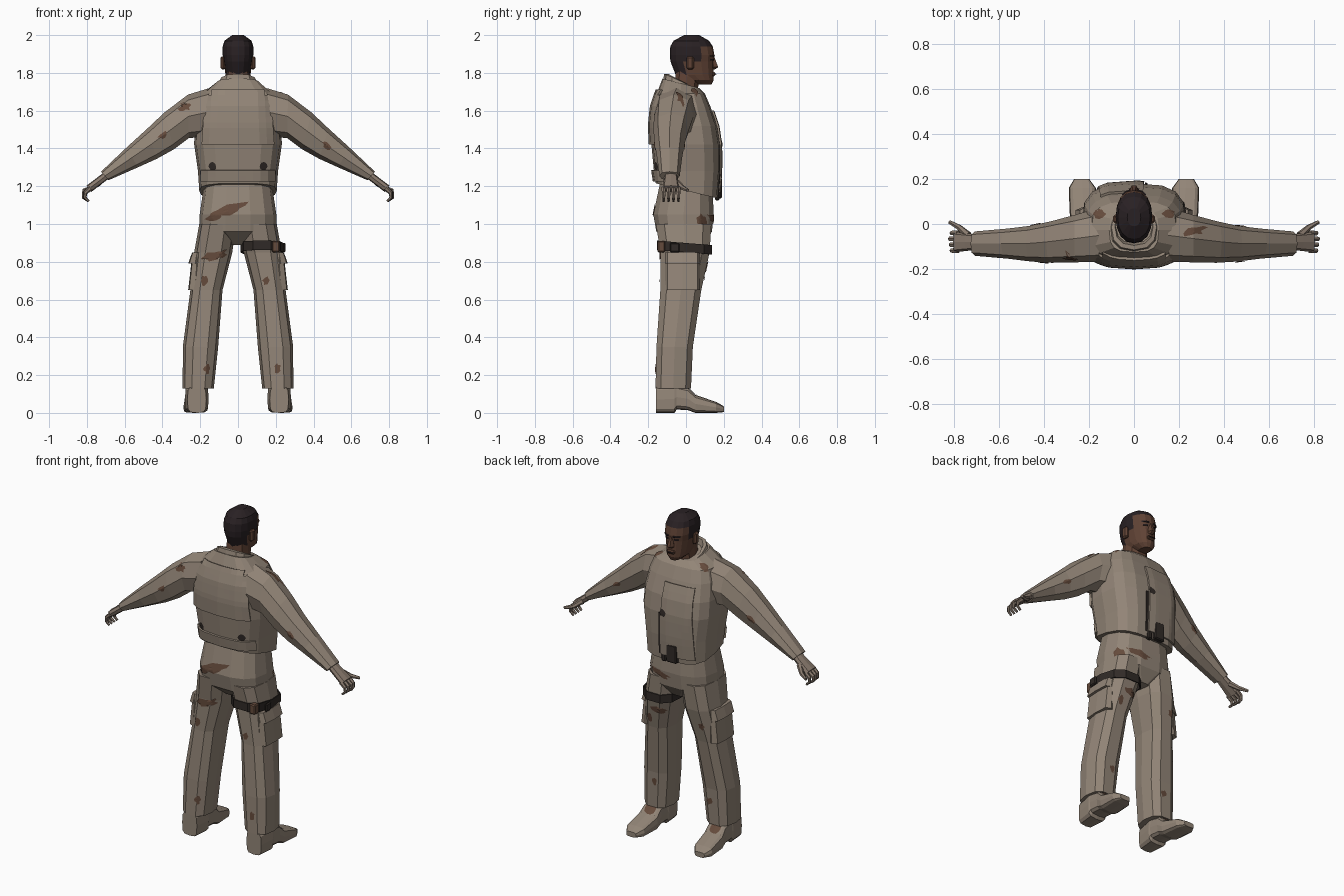
import bpy, bmesh, math, random
from mathutils import Vector
from mathutils.bvhtree import BVHTree

if "Cube" in bpy.data.objects:
    bpy.data.objects.remove(bpy.data.objects["Cube"])

random.seed(4)


def material(name, *rgb):
    m = bpy.data.materials.new(name)
    m.diffuse_color = (*rgb, 1)
    m.use_nodes = True
    m.node_tree.nodes["Principled BSDF"].inputs["Base Color"].default_value = m.diffuse_color
    return m


TAN = material("tan cloth", .29, .235, .185)
BROWN = material("brown camouflage", .13, .07, .045)
SKIN = material("dark skin", .115, .055, .035)
HAIR = material("black hair", .022, .015, .017)
DARK = material("dark webbing", .03, .023, .02)
HAND = material("hand tan", .25, .195, .155)


def finish(name, bm, *mats):
    bmesh.ops.recalc_face_normals(bm, faces=bm.faces[:])
    me = bpy.data.meshes.new(name)
    bm.to_mesh(me)
    bm.free()
    for m in mats:
        me.materials.append(m)
    ob = bpy.data.objects.new(name, me)
    bpy.context.collection.objects.link(ob)
    return ob


def ring(c, a, b, n=10, sq=.8):
    """Squared ellipse around c with half axes a and b."""
    c, a, b = Vector(c), Vector(a), Vector(b)
    out = []
    for i in range(n):
        t = math.tau * i / n
        k, l = math.cos(t), math.sin(t)
        out.append(c + a * math.copysign(abs(k) ** sq, k) + b * math.copysign(abs(l) ** sq, l))
    return out


def flat_ring(z, x0, x1, y0, y1, tilt=0, n=10, sq=.8):
    return ring(((x0 + x1) / 2, (y0 + y1) / 2, z), ((x1 - x0) / 2, 0, 0), (0, (y1 - y0) / 2, tilt), n, sq)


def loft(name, rings, *mats, cap=True):
    bm = bmesh.new()
    rows = [[bm.verts.new(p) for p in r] for r in rings]
    n = len(rows[0])
    for r, q in zip(rows, rows[1:]):
        for i in range(n):
            bm.faces.new((r[i], r[(i + 1) % n], q[(i + 1) % n], q[i]))
    if cap:
        bm.faces.new(rows[0])
        bm.faces.new(rows[-1])
    return finish(name, bm, *mats)


def stack(name, rows, *mats, n=10, sq=.8, tilt=lambda z: 0, cap=True):
    """Loft of symmetric rings given as height, half width, back and front."""
    return loft(name, [flat_ring(z, -r, r, a, b, tilt(z), n, sq) for z, r, a, b in rows], *mats, cap=cap)


def tube(name, pts, r, mat):
    """Tapering finger along a path."""
    rings = []
    for i, p in enumerate(pts):
        d = (Vector(pts[min(i + 1, len(pts) - 1)]) - Vector(pts[max(i - 1, 0)])).normalized()
        a = d.cross(Vector((.1, 1, 0))).normalized()
        k = r * (1 - .5 * i / (len(pts) - 1))
        rings.append(ring(p, a * k, d.cross(a) * k, 6, 1))
    return loft(name, rings, mat)


def box(name, c, s, mat, bevel=.006):
    bm = bmesh.new()
    bmesh.ops.create_cube(bm, size=1)
    for v in bm.verts:
        v.co = Vector(c) + Vector([v.co[i] * s[i] for i in range(3)])
    bmesh.ops.bevel(bm, geom=bm.edges[:], offset=bevel, segments=1, affect='EDGES')
    return finish(name, bm, mat)


def caster(ob):
    return BVHTree.FromPolygons([v.co for v in ob.data.vertices], [p.vertices[:] for p in ob.data.polygons])


def project(tree, axis, side, u, v, off):
    """Drop a point onto a surface along an axis, from its + or - side."""
    o, d = Vector(), Vector()
    j, k = [i for i in range(3) if i != axis]
    o[j], o[k], o[axis] = u, v, 3 * side
    d[axis] = -side
    hit = tree.ray_cast(o, d)[0]
    return hit - d * off if hit else None


def patch(name, ob, axis, side, u, v, ru, rv, mat, rot=0, wobble=.35, n=12):
    """Thin irregular blob lying on a surface."""
    tree, bm, rows = caster(ob), bmesh.new(), []
    jit = [1 + random.uniform(-wobble, wobble) for _ in range(n)]
    for f in (.08, .4, .7, 1):
        row = []
        for i in range(n):
            t = math.tau * i / n
            a, b = math.cos(t) * ru * f * jit[i], math.sin(t) * rv * f * jit[i]
            p = project(tree, axis, side, u + a * math.cos(rot) - b * math.sin(rot),
                        v + a * math.sin(rot) + b * math.cos(rot), .004)
            row.append(bm.verts.new(p) if p else None)
        rows.append(row)
    quads = [(r[i], r[(i + 1) % n], q[(i + 1) % n], q[i]) for r, q in zip(rows, rows[1:]) for i in range(n)]
    for f in quads + [rows[0]]:
        if all(f):
            bm.faces.new(f)
    return finish(name, bm, mat)


def panel(name, ob, side, x0, x1, z0, z1, thick, mat, taper=0, n=10):
    """Raised panel following the front or back of a surface."""
    tree, bm, rows = caster(ob), bmesh.new(), []
    for j in range(n + 1):
        z, k = z0 + (z1 - z0) * j / n, 1 - taper * j / n
        pts = [project(tree, 1, side, (x0 + (x1 - x0) * i / n) * k, z, thick) for i in range(n + 1)]
        rows.append([bm.verts.new(p) if p else None for p in pts])
    for r, q in zip(rows, rows[1:]):
        for i in range(n):
            f = (r[i], r[i + 1], q[i + 1], q[i])
            if all(f):
                bm.faces.new(f)
    o = finish(name, bm, mat)
    mod = o.modifiers.new("thickness", 'SOLIDIFY')
    mod.thickness, mod.offset = thick * 1.5, 0
    return o


# Jacket with sloping hem, collar and hips
jacket = stack("jacket", ((1.175, .205, -.16, .17), (1.28, .212, -.17, .18), (1.42, .232, -.183, .18),
                          (1.52, .23, -.188, .165), (1.62, .215, -.178, .13), (1.69, .19, -.155, .1),
                          (1.745, .11, -.125, .07)), TAN, n=16, sq=.65,
               tilt=lambda z: -.04 if z < 1.2 else -.025 if z > 1.7 else 0)
stack("collar", ((1.7, .12, -.125, .09), (1.75, .1, -.115, .085), (1.75, .085, -.095, .075),
                 (1.7, .07, -.08, .06)), TAN, n=12, tilt=lambda z: -.045, cap=False)
hips = stack("hips", ((1.24, .175, -.135, .14), (1.05, .203, -.176, .15), (.96, .205, -.16, .14),
                      (.89, .06, -.08, .09)), TAN, n=14, sq=.75)

# Vest panels, waist band and fittings
panel("back_panel", jacket, -1, -.19, .19, 1.42, 1.71, .008, TAN, .1)
panel("waist_band", jacket, -1, -.195, .195, 1.225, 1.285, .008, TAN)
panel("front_flap", jacket, 1, -.165, .045, 1.17, 1.6, .007, TAN, .1)
panel("front_slit", jacket, 1, .048, .06, 1.17, 1.42, .004, DARK)
patch("chest_clip", jacket, 1, 1, .03, 1.43, .02, .025, DARK).location.y = .01
box("front_pouch", (-.03, .172, 1.19), (.07, .035, .11), DARK)
box("pouch_tab", (.03, .165, 1.15), (.03, .025, .05), DARK)
for s in (-1, 1):
    patch("back_buckle", jacket, 1, -1, s * .135, 1.305, .02, .022, DARK, 0, .1)
    patch("shoulder_badge", jacket, 2, 1, s * .155, .045, .028, .02, BROWN, 0, .2)

# Limbs, mirrored by side
arms, legs = {}, {}
for s, side in ((-1, "left"), (1, "right")):
    # Sleeve from top and bottom outline, thinning towards the cuff
    rings = []
    outline = ((.15, 1.72, .19, 1.46), (.265, 1.685, .26, 1.455), (.39, 1.59, .34, 1.395),
               (.48, 1.505, .43, 1.345), (.59, 1.405, .53, 1.3), (.725, 1.277, .685, 1.232))
    for i, (tx, tz, bx, bz) in enumerate(outline):
        f = i / 5
        rings.append(ring((s * (tx + bx) / 2, -.05 - .037 * min(1, 2 * f), (tz + bz) / 2),
                          (s * (tx - bx) / 2, 0, (tz - bz) / 2), (0, .118 - .064 * f, 0), 8, .85))
    arms[s] = loft(side + "_sleeve", rings, TAN)
    # Palm, curled fingers and thumb
    loft(side + "_palm", [ring((s * (.69 + .05 * i), -.08, 1.262 - .038 * i), (s * .012, 0, .017),
                               (0, .033 + .006 * i, 0), 8, .7) for i in range(3)], HAND)
    for i in range(4):
        y, k = -.118 + i * .026, .004 * (i % 3)
        tube(side + "_finger", [(s * .78, y, 1.19), (s * (.808 + k), y, 1.165), (s * (.81 + k), y, 1.14),
                                (s * .79, y, 1.12)], .013, HAND)
    tube(side + "_thumb", [(s * .735, -.05, 1.22), (s * .775, -.015, 1.19), (s * .82, .01, 1.178)], .017, HAND)
    # Trouser leg
    legs[s] = loft(side + "_trouser_leg", [
        flat_ring(z, *sorted((s * a, s * b)), c, d, 0, 10, .75) for z, a, b, c, d in (
            (1, .01, .205, -.165, .14), (.85, .03, .232, -.14, .13), (.65, .082, .252, -.14, .085),
            (.35, .105, .292, -.16, .04), (.13, .128, .293, -.165, .03))], TAN)
    # Cargo pocket with flap
    for nm, z0, z1 in (("cargo_pocket", .65, .83), ("pocket_flap", .79, .85)):
        loft(side + "_" + nm, [flat_ring(z, *sorted((s * .19, s * x)), -.11, .075, 0, 8, .45)
                               for z, x in ((z0, .264), (z1, .243))], TAN)
    # Boot with raised arch and brown tongue
    boot = loft(side + "_boot", [ring((s * (.218 + .07 * max(0, y)), y, (lo + hi) / 2), (w, 0, 0),
                                      (0, 0, (hi - lo) / 2), 12, .5) for y, w, lo, hi in (
        (-.158, .05, 0, .14), (-.06, .063, 0, .15), (-.05, .06, .018, .15), (.01, .06, .014, .135),
        (.05, .064, 0, .095), (.16, .06, 0, .058), (.2, .033, .004, .035))], TAN)
    patch(side + "_boot_tongue", boot, 2, 1, s * .222, .03, .035, .03, BROWN, 0, .1)

# Thigh strap on one leg
loft("thigh_strap", [flat_ring(z, .018 - e, .235 + e, -.154 - e, .138 + e, -.012, 10, .75)
                     for z, e in ((.85, 0), (.85, .006), (.9, .006), (.9, 0))], DARK, cap=False)
box("strap_buckle", (.2, -.13, .88), (.04, .04, .06), BROWN)
box("strap_hanger", (.245, -.06, .875), (.014, .05, .05), DARK)

# Neck and head; hair follows a stepped hairline
stack("neck", ((1.64, .07, -.07, .06), (1.82, .06, -.055, .075)), SKIN)
head = stack("head", ((1.738, .03, .05, .135), (1.762, .058, -.01, .146), (1.79, .066, -.055, .147),
                      (1.86, .076, -.082, .146), (1.895, .081, -.086, .15), (1.94, .081, -.083, .142),
                      (1.97, .072, -.066, .122), (2, .03, -.01, .07)), SKIN, HAIR, n=16, sq=.9)
for p in head.data.polygons:
    c = p.center
    if c.z > 1.945 or (c.y < .06 and c.z > 1.86) or (c.y < 0 and c.z > 1.78):
        p.material_index = 1
stack("nose", ((1.818, .014, .12, .155), (1.83, .021, .12, .174), (1.885, .009, .12, .152)), SKIN, n=6, sq=1)
box("lips", (0, .144, 1.793), (.05, .022, .022), SKIN)
panel("mouth_line", head, 1, -.022, .022, 1.792, 1.795, .009, HAIR, 0, 4)
for s in (-1, 1):
    panel("eyebrow", head, 1, s * .016, s * .052, 1.886, 1.893, .004, HAIR, 0, 4)
    panel("eye", head, 1, s * .02, s * .044, 1.866, 1.874, .003, HAIR, 0, 4)
    box("ear", (s * .08, .022, 1.853), (.026, .04, .07), SKIN, .009)

# Large camouflage blotches: surface, axis, side, position, size
for spot in ((hips, 1, -1, -.05, 1.075, .1, .024), (hips, 1, -1, -.12, 1.04, .045, .03),
             (hips, 1, 1, .08, 1.03, .07, .02), (hips, 0, 1, .09, 1.01, .025, .05),
             (legs[-1], 1, -1, -.12, .835, .06, .022), (legs[1], 1, 1, .12, .78, .045, .018),
             (arms[-1], 1, -1, -.28, 1.62, .03, .02), (arms[1], 2, 1, .27, -.03, .045, .02)):
    patch("camouflage_patch", *spot, BROWN, .25)

# Small blotches scattered down the legs and along the sleeves
for s in (-1, 1):
    for face in (-1, 1):
        for z in (.73, .27):
            patch("camouflage_spot", legs[s], 1, face, s * (.23 - .1 * z + random.uniform(-.04, .03)),
                  z + random.uniform(-.04, .04), .017, .023, BROWN)
        x = random.uniform(.3, .48)
        patch("camouflage_spot", arms[s], 1, face, s * x, 1.78 - .78 * x, .026, .014, BROWN, -.7 * s)
